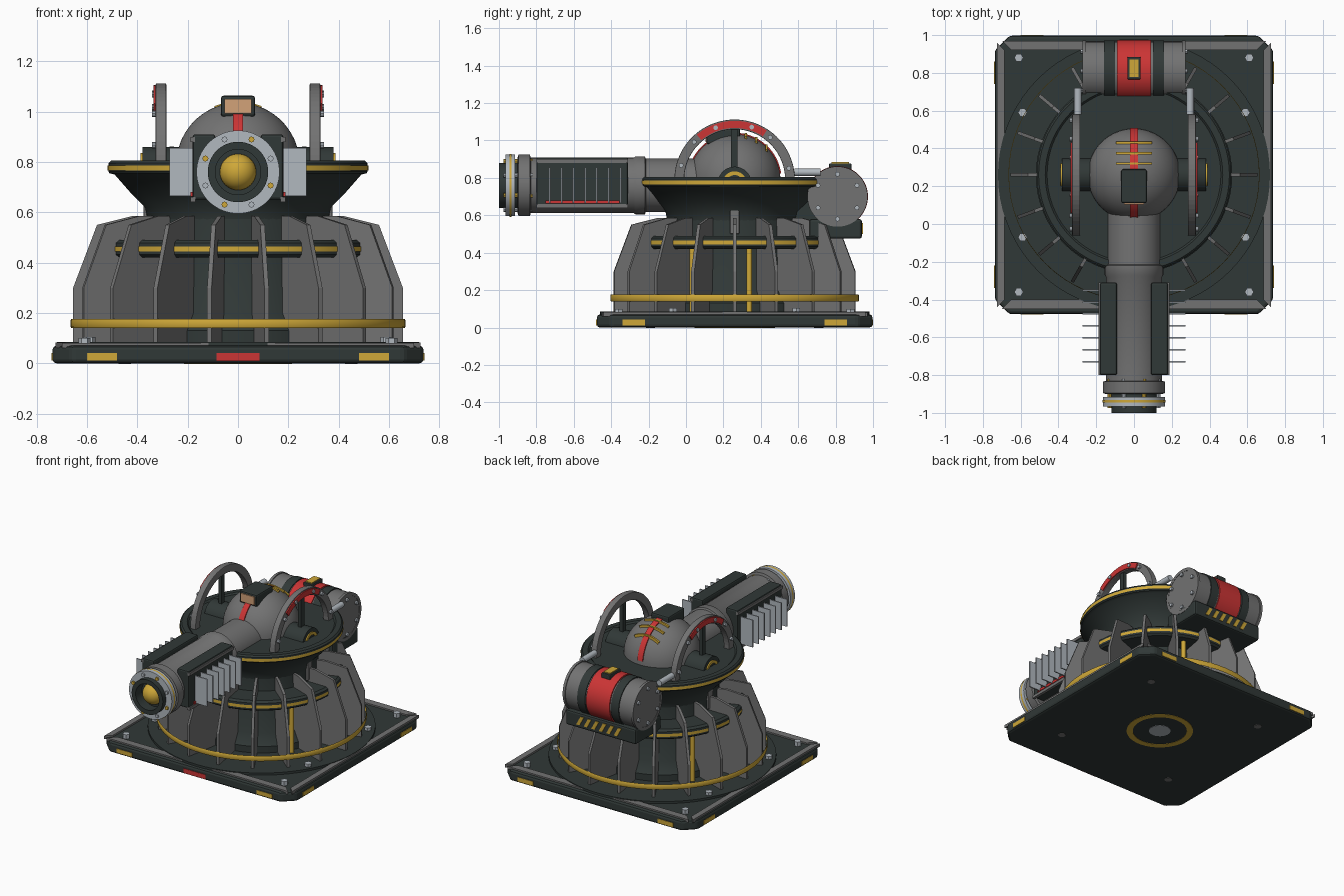
import bpy, bmesh
from math import sin, cos, asin, pi, radians, degrees, sqrt
from mathutils import Matrix, Vector

if "Cube" in bpy.data.objects:
    bpy.data.objects.remove(bpy.data.objects["Cube"])


def material(name, rgb):
    m = bpy.data.materials.new(name)
    m.use_nodes = True
    m.diffuse_color = (*rgb, 1)
    m.node_tree.nodes["Principled BSDF"].inputs["Base Color"].default_value = (*rgb, 1)
    return m


GREY = material("steel grey", (.17, .17, .17))
DARK = material("dark green grey", (.03, .04, .038))
YELLOW = material("warning yellow", (.62, .39, .04))
RED = material("signal red", (.6, .035, .035))
LIGHT = material("pale metal", (.44, .48, .52))
TAN = material("lens tan", (.65, .36, .19))
CY = .26                                  # turret axis
HUB = Vector((0, CY, .79))                # dome and arch centre
GUN = Vector((0, 0, .76))                 # barrel axis
DRUM = Vector((0, .81, .70))              # rear drum axis


def finish(name, bm, mat, bevel=0, smooth=False):
    bmesh.ops.recalc_face_normals(bm, faces=bm.faces)
    me = bpy.data.meshes.new(name)
    bm.to_mesh(me)
    bm.free()
    me.materials.append(mat)
    ob = bpy.data.objects.new(name, me)
    bpy.context.collection.objects.link(ob)
    if bevel:
        mod = ob.modifiers.new("bevel", "BEVEL")
        mod.width, mod.segments, mod.limit_method = bevel, 2, "ANGLE"
    if smooth:
        bpy.ops.object.select_all(action="DESELECT")
        ob.select_set(True)
        bpy.context.view_layer.objects.active = ob
        bpy.ops.object.shade_smooth_by_angle(angle=radians(35))


def box(name, lo, hi, mat, bevel=0):
    bm = bmesh.new()
    bmesh.ops.create_cube(bm, size=1)
    lo, hi = Vector(lo), Vector(hi)
    bm.transform(Matrix.Translation((lo + hi) / 2) @ Matrix.Diagonal((*(hi - lo), 1)))
    finish(name, bm, mat, bevel)


def lathe(name, profile, mat, axis="Z", at=(0, CY, 0), steps=64):
    """Revolve (radius, distance along axis) points."""
    bm = bmesh.new()
    vs = [bm.verts.new((r, 0, t)) for r, t in profile]
    es = [bm.edges.new(p) for p in zip(vs, vs[1:])]
    bmesh.ops.spin(bm, geom=vs + es, axis=(0, 0, 1), cent=(0, 0, 0), angle=2 * pi, steps=steps)
    bmesh.ops.remove_doubles(bm, verts=bm.verts, dist=1e-4)
    turn = {"Z": Matrix(), "X": Matrix.Rotation(pi / 2, 4, "Y"),
            "Y": Matrix.Rotation(-pi / 2, 4, "X")}[axis]
    bm.transform(Matrix.Translation(at) @ turn)
    finish(name, bm, mat, smooth=True)


def rod(name, r, a, b, mat, axis="Z", at=(0, CY, 0), steps=48):
    lathe(name, [(0, a), (r, a), (r, b), (0, b)], mat, axis, at, steps)


def tube(name, r0, r1, a, b, mat, axis="Z", at=(0, CY, 0)):
    lathe(name, [(r0, a), (r1, a), (r1, b), (r0, b), (r0, a)], mat, axis, at)


def prism(name, pts, a, b, mat, axis="X", bevel=0, smooth=False, xf=Matrix()):
    """Extrude a flat outline along an axis from a to b."""
    put = {"X": lambda u, v: (a, u, v), "Y": lambda u, v: (u, a, v), "Z": lambda u, v: (u, v, a)}[axis]
    bm = bmesh.new()
    f = bm.faces.new([bm.verts.new(put(u, v)) for u, v in pts])
    # Keep the starting face so the solid is closed at both ends
    ext = bmesh.ops.extrude_face_region(bm, geom=[f], use_keep_orig=True)["geom"]
    step = Vector([(b - a) * (axis == k) for k in "XYZ"])
    bmesh.ops.translate(bm, verts=[g for g in ext if isinstance(g, bmesh.types.BMVert)], vec=step)
    bm.transform(xf)
    finish(name, bm, mat, bevel, smooth)


def band(cx, cz, r0, r1, a0, a1, n=24):
    """Outline of a ring segment between two angles in degrees."""
    ang = [radians(a0 + (a1 - a0) * i / n) for i in range(n + 1)]
    return ([(cx + r1 * cos(t), cz + r1 * sin(t)) for t in ang] +
            [(cx + r0 * cos(t), cz + r0 * sin(t)) for t in reversed(ang)])


# Base plate, rails and floor disc
H, C = .737, .66
outline = [(H, C), (C, H), (-C, H), (-H, C), (-H, -C), (-C, -H), (C, -H), (H, -C)]
prism("base_plate", [(x, CY + y) for x, y in outline], 0, .07, DARK, "Z", bevel=.016)
rod("floor_disc", .72, .06, .085, DARK, steps=72)
for s in (-1, 1):
    prism("side_rail", [(s * .725, CY - .7), (s * .725, CY + .7), (s * .685, CY + .66), (s * .685, CY - .66)],
          .06, .082, GREY, "Z")
    prism("end_rail", [(-.7, CY + s * .71), (.7, CY + s * .71), (.65, CY + s * .66), (-.65, CY + s * .66)],
          .06, .08, GREY, "Z")
    for t in (-1, 1):
        rod("corner_bolt", .024, .06, .1, LIGHT, at=(s * .61, CY + t * .62, 0), steps=6)
        rod("disc_bolt", .024, .08, .105, LIGHT, at=(s * .59, CY + t * .33, 0), steps=6)
        rod("underside_bolt", .025, -.002, .01, GREY, at=(s * .45, CY + t * .45, 0), steps=12)
        # Painted marks on the plate edge
        x, y = s * .54, CY + t * .54
        box("end_mark", (x - .06, CY + t * H - .003, .012), (x + .06, CY + t * H + .003, .042), YELLOW)
        box("side_mark", (s * H - .003, y - .06, .012), (s * H + .003, y + .06, .042), YELLOW)
box("front_mark", (-.085, CY - H - .003, .01), (.085, CY - H + .003, .042), RED)
tube("underside_ring", .175, .215, -.002, .01, YELLOW)
rod("underside_cap", .07, -.002, .01, LIGHT)

# Pedestal core, fins and bands
lathe("pedestal_core", [(0, .08), (.42, .08), (.42, .13), (.37, .2), (.36, .6), (0, .6)], DARK)
fin = [(.34, .08), (.655, .08), (.655, .3), (.56, .55), (.42, .585), (.34, .585)]
for i in range(18):
    prism("pedestal_fin", fin, -.009, .009, GREY, "Y",
          xf=Matrix.Translation((0, CY, 0)) @ Matrix.Rotation(radians(20 * i), 4, "Z"))
lathe("lower_yellow_band", [(.662, .14), (.665, .145), (.665, .172), (.662, .177)], YELLOW)
lathe("middle_ring", [(.35, .42), (.505, .42), (.52, .432), (.52, .478), (.505, .49), (.35, .49)], DARK)
lathe("middle_yellow_band", [(.523, .444), (.523, .464)], YELLOW)
for a in (-150, -30, 10, 70, 150):
    t = radians(a)
    rod("yellow_pipe", .016, .08, .43, YELLOW, at=(.45 * cos(t), CY + .45 * sin(t), 0), steps=12)

# Rotating dish
lathe("dish", [(0, .57), (.36, .57), (.37, .62), (.42, .67), (.49, .75), (.51, .755), (.515, .762),
               (.515, .795), (.505, .805), (.47, .805), (.46, .795), (0, .795)], DARK, steps=72)
lathe("dish_yellow_band", [(.518, .766), (.518, .786)], YELLOW, steps=72)

# Dome with painted stripes
R = .245
lathe("dome", [(R * cos(radians(a)), R * sin(radians(a))) for a in range(0, 91, 6)], GREY, at=HUB)
prism("dome_red_stripe", band(CY, HUB.z, R - .02, R + .006, 8, 172, 40), -.02, .02, RED, smooth=True)
for d in (.06, .115, .17):
    r = sqrt(R * R - d * d)
    half = degrees(asin(.09 / r))
    prism("dome_yellow_bar", band(0, HUB.z, r - .01, r + .012, 90 - half, 90 + half),
          CY + d - .006, CY + d + .006, YELLOW, "Y")

# Sensor on the dome
box("sensor_box", (-.068, .11, .98), (.068, .29, 1.063), DARK, .01)
box("sensor_lens", (-.053, .103, .993), (.053, .111, 1.05), TAN)

# Side arches, hubs and rams
for s in (-1, 1):
    prism("arch", band(CY, HUB.z, .27, .322, -8, 188, 40), s * .285, s * .327, GREY, bevel=.004)
    prism("arch_red_panel", band(CY, HUB.z, .277, .315, 57, 130), s * .326, s * .335, RED)
    for a in (12, 50, 72, 110, 137, 165):
        t = radians(a)
        rod("arch_bolt", .013, s * .32, s * .342, LIGHT, "X",
            HUB + Vector((0, .296 * cos(t), .296 * sin(t))), 8)
    box("arch_strut", (s * .307 - .012, .24, .79), (s * .307 + .012, .275, 1.07), DARK)
    rod("hub", .09, s * .2, s * .38, DARK, "X", (0, CY, .77))
    tube("hub_ring", .045, .065, s * .37, s * .388, YELLOW, "X", (0, CY, .77))
    rod("rear_ram", .02, .58, .72, LIGHT, "Y", (s * .297, 0, .83), 16)
    box("dish_bracket", (s * .35 - .025, .235, .5), (s * .35 + .025, .285, .69), GREY, .006)

# Barrel and muzzle
lathe("barrel", [(0, .08), (.143, .08), (.143, -.215), (.155, -.22), (.155, -.27), (.148, -.28),
                 (.148, -.83), (.165, -.835), (.165, -.895), (.15, -.9), (0, -.9)], GREY, "Y", GUN)
rod("muzzle_gap", .135, -.93, -.88, DARK, "Y", GUN)
tube("muzzle_ring", .112, .165, -.965, -.915, LIGHT, "Y", GUN)
lathe("muzzle_yellow_band", [(.168, -.945), (.168, -.933)], YELLOW, "Y", GUN)
tube("muzzle_lip", .09, .12, -1, -.93, DARK, "Y", GUN)
lathe("muzzle_ball", [(.072 * sin(radians(a)), -.93 - .068 * cos(radians(a))) for a in range(0, 91, 10)],
      YELLOW, "Y", GUN)
for i in range(8):
    t = radians(22.5 + 45 * i)
    rod("muzzle_bolt", .012, -.975, -.82, YELLOW if i % 2 else LIGHT, "Y",
        GUN + Vector((.14 * cos(t), 0, .14 * sin(t))), 8)

# Cooling housings with radiator plates
for s in (-1, 1):
    box("cooler_core", (s * .135 - .045, -.8, .65), (s * .135 + .045, -.31, .91), DARK, .01)
    for z in (.64, .88):
        box("cooler_edge", (s * .178 - .01, -.8, z), (s * .178 + .01, -.31, z + .02), GREY)
    for i in range(7):
        y = -.35 - .063 * i
        box("radiator_plate", (s * .225 - .047, y - .004, .665), (s * .225 + .047, y + .004, .855), LIGHT)
    box("cooler_red_strip", (s * .183 - .006, -.75, .663), (s * .183 + .006, -.355, .68), RED)

# Rear power drum and its tray
rod("drum", .155, -.27, .27, GREY, "X", DRUM)
tube("drum_red_band", .14, .163, -.09, .09, RED, "X", DRUM)
for s in (-1, 1):
    tube("drum_dark_band", .14, .161, s * .1, s * .16, DARK, "X", DRUM)
    tube("drum_end_rim", .14, .161, s * .254, s * .272, GREY, "X", DRUM)
    for i in range(6):
        t = radians(60 * i + 30)
        rod("drum_bolt", .013, s * .265, s * .283, LIGHT, "X",
            DRUM + Vector((0, .12 * cos(t), .12 * sin(t))), 8)
box("drum_tray", (-.27, .66, .475), (.27, .94, .58), DARK, .012)
box("drum_arm", (-.16, .5, .5), (.16, .72, .7), DARK, .01)
box("drum_latch", (-.035, .765, .84), (.035, .885, .878), DARK, .006)
box("drum_latch_plate", (-.025, .778, .876), (.025, .872, .884), YELLOW)
for i in range(6):
    x = -.13 + .058 * i
    prism("hazard_stripe", [(x, .5), (x + .026, .5), (x - .006, .56), (x - .032, .56)], .938, .945, YELLOW, "Y")
